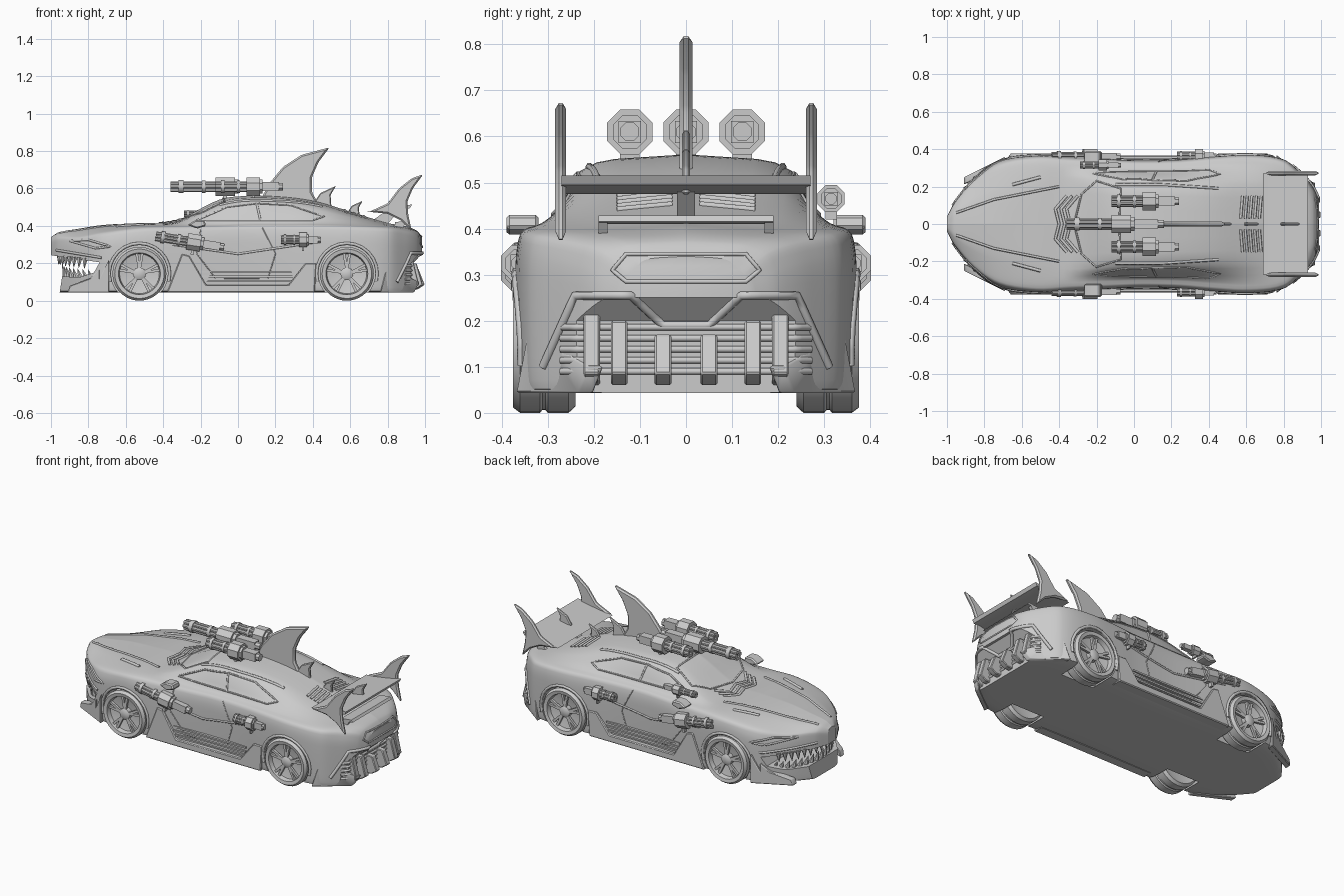
import bpy, bmesh
from math import pi, sin, cos, radians
from mathutils import Matrix, Vector
from mathutils.bvhtree import BVHTree

if "Cube" in bpy.data.objects:
    bpy.data.objects.remove(bpy.data.objects["Cube"])

grey = bpy.data.materials.new("plain_grey")
grey.use_nodes = True
grey.diffuse_color = (0.6, 0.6, 0.6, 1)
grey.node_tree.nodes["Principled BSDF"].inputs["Base Color"].default_value = grey.diffuse_color


def activate(ob):
    bpy.ops.object.select_all(action='DESELECT')
    ob.select_set(True)
    bpy.context.view_layer.objects.active = ob


def finish(name, bm, angle=32):
    bmesh.ops.recalc_face_normals(bm, faces=bm.faces)
    me = bpy.data.meshes.new(name)
    bm.to_mesh(me)
    bm.free()
    me.materials.append(grey)
    ob = bpy.data.objects.new(name, me)
    bpy.context.collection.objects.link(ob)
    activate(ob)
    bpy.ops.object.shade_smooth_by_angle(angle=radians(angle))
    return ob


def prism(name, pts, y0, y1, bevel=0, toe=0):
    """Side profile (x, z) extruded across y; toe slants it in plan from its first point."""
    bm = bmesh.new()
    face = bm.faces.new([bm.verts.new((x, y0, z)) for x, z in pts])
    ext = bmesh.ops.extrude_face_region(bm, geom=[face])["geom"]
    bmesh.ops.translate(bm, vec=(0, y1 - y0, 0), verts=[v for v in ext if isinstance(v, bmesh.types.BMVert)])
    for v in bm.verts:
        v.co.y += toe * (v.co.x - pts[0][0])
    if bevel:
        bmesh.ops.bevel(bm, geom=bm.edges[:], offset=bevel, segments=1, affect='EDGES')
    return finish(name, bm)


def rod(bm, a, b, r0, r1, sides):
    """Cylinder or cone between two points."""
    a, b = Vector(a), Vector(b)
    turn = (b - a).to_track_quat('Z', 'Y').to_matrix().to_4x4()
    mat = Matrix.Translation((a + b) / 2) @ turn @ Matrix.Rotation(pi / sides, 4, 'Z')
    bmesh.ops.create_cone(bm, cap_ends=True, segments=sides, radius1=r0, radius2=r1,
                          depth=(b - a).length, matrix=mat)


def lathe(name, profile, x, z, side, steps=40):
    """Profile (radius, y) turned about a y axis."""
    bm = bmesh.new()
    rings = [[bm.verts.new((x + r * cos(2 * pi * i / steps), y * side, z + r * sin(2 * pi * i / steps)))
              for i in range(steps)] for r, y in profile]
    for a, b in zip(rings, rings[1:]):
        for i in range(steps):
            j = (i + 1) % steps
            bm.faces.new((a[i], a[j], b[j], b[i]))
    bm.faces.new(rings[0])
    bm.faces.new(rings[-1])
    return finish(name, bm)


# Body: x, width, shoulder width, shoulder z, roof width, roof z, centre z
stations = [
    (-1, .04, .04, .31, .025, .335, .34), (-.96, .115, .11, .33, .06, .36, .365),
    (-.85, .245, .235, .335, .12, .375, .385), (-.72, .335, .32, .36, .16, .395, .405),
    (-.52, .365, .355, .385, .2, .41, .415), (-.34, .36, .345, .39, .24, .415, .425),
    (-.1, .345, .335, .395, .225, .52, .54), (.05, .34, .33, .4, .23, .545, .56),
    (.25, .345, .335, .4, .22, .54, .555), (.42, .36, .35, .4, .21, .515, .53),
    (.62, .37, .36, .395, .2, .455, .47), (.8, .345, .335, .385, .19, .405, .415),
    (.89, .275, .26, .37, .17, .39, .4), (.955, .2, .185, .345, .12, .37, .375),
    (.985, .14, .13, .3, .09, .335, .34)]


def slope(i, k):
    lo, hi = stations[max(i - 1, 0)], stations[min(i + 1, len(stations) - 1)]
    return (hi[k] - lo[k]) / (hi[0] - lo[0])


def section(i, t):
    a, b = stations[i], stations[i + 1]
    d = b[0] - a[0]
    w, ws, zs, wt, zt, zc = [
        (1 + 2 * t) * (1 - t) ** 2 * a[k] + t * t * (3 - 2 * t) * b[k]
        + d * t * (1 - t) * ((1 - t) * slope(i, k) - t * slope(i + 1, k)) for k in range(1, 7)]
    pts = [(0, .043), (w * .97, .043), (w * .99, .07), (w, zs * .6), (w, zs * .85), (ws, zs),
           (ws * .87, zs + .012), (wt, zt), (0, zc)]
    for _ in range(2):
        cut = [pts[0]]
        for (p, q), (r, s) in zip(pts, pts[1:]):
            cut += [(p * .8 + r * .2, q * .8 + s * .2), (p * .2 + r * .8, q * .2 + s * .8)]
        pts = cut + [pts[-1]]
    loop = pts + [(-y, z) for y, z in pts[-2:0:-1]]
    return [(a[0] + d * t, y, z) for y, z in loop]


bm = bmesh.new()
last = len(stations) - 2
rows = [section(i, k / 5) for i in range(last + 1) for k in range(5)] + [section(last, 1)]
rings = [[bm.verts.new(p) for p in row] for row in rows]
for a, b in zip(rings, rings[1:]):
    for i in range(len(a)):
        j = (i + 1) % len(a)
        bm.faces.new((a[i], a[j], b[j], b[i]))
bm.faces.new(rings[0])
bm.faces.new(rings[-1])
body = finish("body", bm, 25)

# Mouth, rear undercut and wheel arches cut from the body
wheels = (-.527, .582)
cutters = [prism("mouth_cutter", [(-1.1, .26), (-.98, .24), (-.85, .222), (-.74, .205), (-.77, .15),
                                  (-.85, .125), (-.94, .13), (-.96, 0), (-1.1, 0)], -.5, .5),
           prism("rear_cutter", [(.925, 0), (.925, .2), (.97, .25), (1.1, .25), (1.1, 0)], -.5, .5)]
for x in wheels:
    for s in (1, -1):
        cutters.append(lathe("arch_cutter", [(.152, .21), (.152, .5)], x, .145, s))
for c in cutters:
    mod = body.modifiers.new("cut", 'BOOLEAN')
    mod.operation, mod.solver, mod.object = 'DIFFERENCE', 'EXACT', c
    activate(body)
    bpy.ops.object.modifier_apply(modifier=mod.name)
    bpy.data.objects.remove(c)
activate(body)
bpy.ops.object.shade_smooth_by_angle(angle=radians(25))
bm = bmesh.new()
bm.from_mesh(body.data)
skin = BVHTree.FromBMesh(bm)
bm.free()


def trim(name, pts, view, r=.005, closed=False):
    """Thin moulding laid on the body skin, on both sides."""
    if closed:
        pts = pts + pts[:1]
    path = [(a[0] + (b[0] - a[0]) * k / 6, a[1] + (b[1] - a[1]) * k / 6)
            for a, b in zip(pts, pts[1:]) for k in range(6)] + [pts[-1]]
    for s in (1, -1):
        hits = []
        for u, v in path:
            start, ray = {"side": ((u, s * 2, v), (0, -s, 0)), "top": ((u, s * v, 2), (0, 0, -1)),
                          "rear": ((2, s * u, v), (-1, 0, 0))}[view]
            hit = skin.ray_cast(Vector(start), Vector(ray))[0]
            if hit:
                hits.append(hit)
        cu = bpy.data.curves.new(name, 'CURVE')
        cu.dimensions, cu.bevel_depth, cu.bevel_resolution, cu.use_fill_caps = '3D', r, 1, True
        sp = cu.splines.new('POLY')
        sp.points.add(len(hits) - 1)
        for p, h in zip(sp.points, hits):
            p.co = (*h, 1)
        cu.materials.append(grey)
        ob = bpy.data.objects.new(name, cu)
        bpy.context.collection.objects.link(ob)
        activate(ob)
        bpy.ops.object.convert(target='MESH')


# Mouldings: windows, doors, eyes, hood, rear panels
trim("side_window", [(-.22, .43), (-.06, .5), (.1, .52), (.28, .51), (.46, .45), (.4, .43)], "side", .005, True)
trim("window_pillar", [(.12, .43), (.1, .52)], "side", .006)
trim("door_seam", [(-.2, .38), (-.22, .25), (-.12, .12), (.16, .12), (.2, .25), (.13, .39)], "side", .003)
trim("body_crease", [(-.35, .3), (0, .25), (.4, .31)], "side", .006)
trim("eye", [(-.9, .32), (-.8, .325), (-.68, .29), (-.76, .28)], "side", .006, True)
trim("jaw_line", [(-.97, .27), (-.85, .25), (-.73, .23)], "side", .007)
for k in range(3):
    trim("hood_vent", [(-.4 + k * .03, .0), (-.42 + k * .03, .08), (-.36 + k * .03, .15)], "top", .008)
trim("hood_ridge", [(-.95, .06), (-.75, .13), (-.4, .2)], "top", .007)
trim("hood_slot", [(-.65, .21), (-.5, .25)], "top", .009)
trim("windshield", [(-.32, 0), (-.28, .16), (-.2, .23), (-.07, .19), (-.08, 0)], "top", .005)
trim("roof_rail", [(-.1, .21), (.15, .21), (.45, .19)], "top", .008)
for k in range(5):
    trim("rear_louver", [(.57 + k * .025, .03), (.58 + k * .025, .15)], "top", .008)
    trim("grille_bar", [(.0, .09 + k * .024), (.225, .09 + k * .024), (.27, .09 + k * .024)], "rear", .008)
trim("trunk_panel", [(0, .345), (.13, .345), (.16, .31), (.13, .285), (0, .285)], "rear", .005)
trim("plate_frame", [(0, .19), (.05, .19), (.12, .255), (.24, .255), (.31, .1)], "rear", .01)

for x in wheels:
    arc = [(x + .162 * cos(a * pi / 12), .145 + .162 * sin(a * pi / 12)) for a in range(-1, 14)]
    trim("arch_flare", arc, "side", .009)

# Wheels with paired spokes
for x in wheels:
    for s in (1, -1):
        lathe("tire", [(.1, .25), (.13, .24), (.144, .255), (.144, .3), (.138, .305), (.138, .312), (.144, .317),
                       (.144, .36), (.132, .376), (.112, .372), (.106, .345), (.04, .33)], x, .144, s)
        lathe("hub", [(.034, .32), (.034, .358), (.02, .366)], x, .144, s, 16)
        bm = bmesh.new()
        for k in range(5):
            for d in (-.14, .14):
                a, y = 2 * pi * k / 5 + pi / 2, s * .352
                rod(bm, (x + .02 * cos(a), y, .144 + .02 * sin(a)),
                    (x + .112 * cos(a + d), y, .144 + .112 * sin(a + d)), .01, .01, 4)
        finish("spokes", bm)

# Teeth around both jaws
bm = bmesh.new()
for k in range(-8, 9):
    t = k * .14
    x, y = -.71 - .245 * cos(t), .29 * sin(t)
    lip = .238 - .025 * abs(k) / 8
    rod(bm, (x, y, lip + .015), (x - .005, y, lip - .042), .018, .001, 6)
    rod(bm, (x + .035, y * .97, .115), (x + .015, y * .97, .19 - .003 * abs(k)), .019, .001, 6)
finish("teeth", bm)

# Bumper spikes, skirts, mirrors and tail fins on both sides
tail = [(.7, .475), (.8, .52), (.86, .6), (.93, .655), (.99, .675), (.935, .6), (.905, .53),
        (.91, .46), (.93, .37), (.87, .43), (.8, .465)]
for s in (1, -1):
    for k in range(2):
        prism("bumper_spike", [(-.69 - k * .05, .043), (-.69 - k * .05, .22 - k * .05), (-.74 - k * .05, .12),
                               (-.86 - k * .04, .08), (-.87 - k * .04, .043)],
              s * (.32 - k * .025), s * (.36 - k * .025), .004, s * .5)
    prism("side_skirt", [(-.38, .043), (-.3, .25), (-.26, .24), (-.17, .085), (.27, .085), (.36, .2), (.42, .2),
                         (.41, .043)], s * .3, s * .365, .005)
    for k in range(3):
        prism("skirt_slat", [(-.2, .1 + k * .025), (.3, .1 + k * .025), (.3, .11 + k * .025), (-.2, .11 + k * .025)],
              s * .3, s * .354)
    prism("mirror", [(-.27, .405), (-.22, .385), (-.17, .4), (-.18, .43), (-.23, .43)], s * .32, s * .39, .007)
    prism("tail_fin", tail, s * .26, s * .284, .008)
    prism("lip_post", [(.8, .38), (.87, .37), (.9, .42), (.86, .42)], s * .17, s * .19)
    prism("rear_winglet", [(.76, .043), (.94, .043), (.97, .1), (.9, .13), (.87, .24), (.8, .2)],
          s * .335, s * .37, .004, s * -.75)
    for y, top, x in ((.05, .17, 0), (.145, .2, -.01), (.205, .22, -.03)):
        prism("diffuser_fin", [(.88 + x, .06), (.96 + x, .06), (.998 + x, .085), (.965 + x, top), (.9 + x, top)],
              s * (y - .018), s * (y + .018), .004)

# Wings and centre fins
prism("rear_wing", [(.69, .475), (.82, .495), (.93, .515), (.92, .495), (.82, .475)], -.27, .27)
prism("trunk_lip", [(.84, .41), (.92, .415), (.91, .428), (.84, .42)], -.19, .19)
prism("wing_strut", [(.72, .43), (.8, .41), (.86, .48), (.8, .485)], -.02, .02)
prism("dorsal_fin", [(.12, .54), (.17, .63), (.24, .715), (.34, .78), (.49, .82), (.43, .74), (.395, .66),
                     (.395, .58), (.43, .52)], -.014, .014, .009)
for x, z, size in ((.4, .515, 1), (.58, .465, .7), (.78, .49, .85)):
    prism("small_fin", [(x + u * size, z + v * size) for u, v in
                        ((0, 0), (.04, .06), (.125, .1), (.095, .05), (.1, -.02))], -.009, .009, .005)


def gun(name, x, y, z, length, scale=1, tilt=0):
    """Rotary gun whose muzzle is at the given point, pointing forward."""
    bm = bmesh.new()
    for k in range(6):
        u, v = .021 * cos(k * pi / 3), .021 * sin(k * pi / 3)
        rod(bm, (0, u, v), (.5, u, v), .011, .011, 8)
    for a, b, r, n in ((.08, .13, .036, 16), (.32, .36, .034, 16), (.46, .66, .053, 8), (.66, .7, .04, 8),
                       (.7, .94, .034, 4), (.94, 1, .022, 8)):
        rod(bm, (a, 0, 0), (b, 0, 0), r, r, n)
    rod(bm, (.56, 0, -.075), (.56, 0, 0), .03, .03, 4)
    mat = Matrix.Translation((x, y, z)) @ Matrix.Rotation(tilt, 4, 'Y') @ Matrix.Diagonal((length, scale, scale, 1))
    bm.transform(mat)
    finish(name, bm)


gun("roof_gun_centre", -.36, 0, .61, .52)
gun("door_gun_small", -.29, .315, .465, .22, .6)
for s in (1, -1):
    gun("roof_gun", -.12, s * .122, .61, .36)
    gun("front_side_gun", -.44, s * .358, .345, .37, .9, .16)
    gun("rear_side_gun", .23, s * .362, .325, .21, .8)
